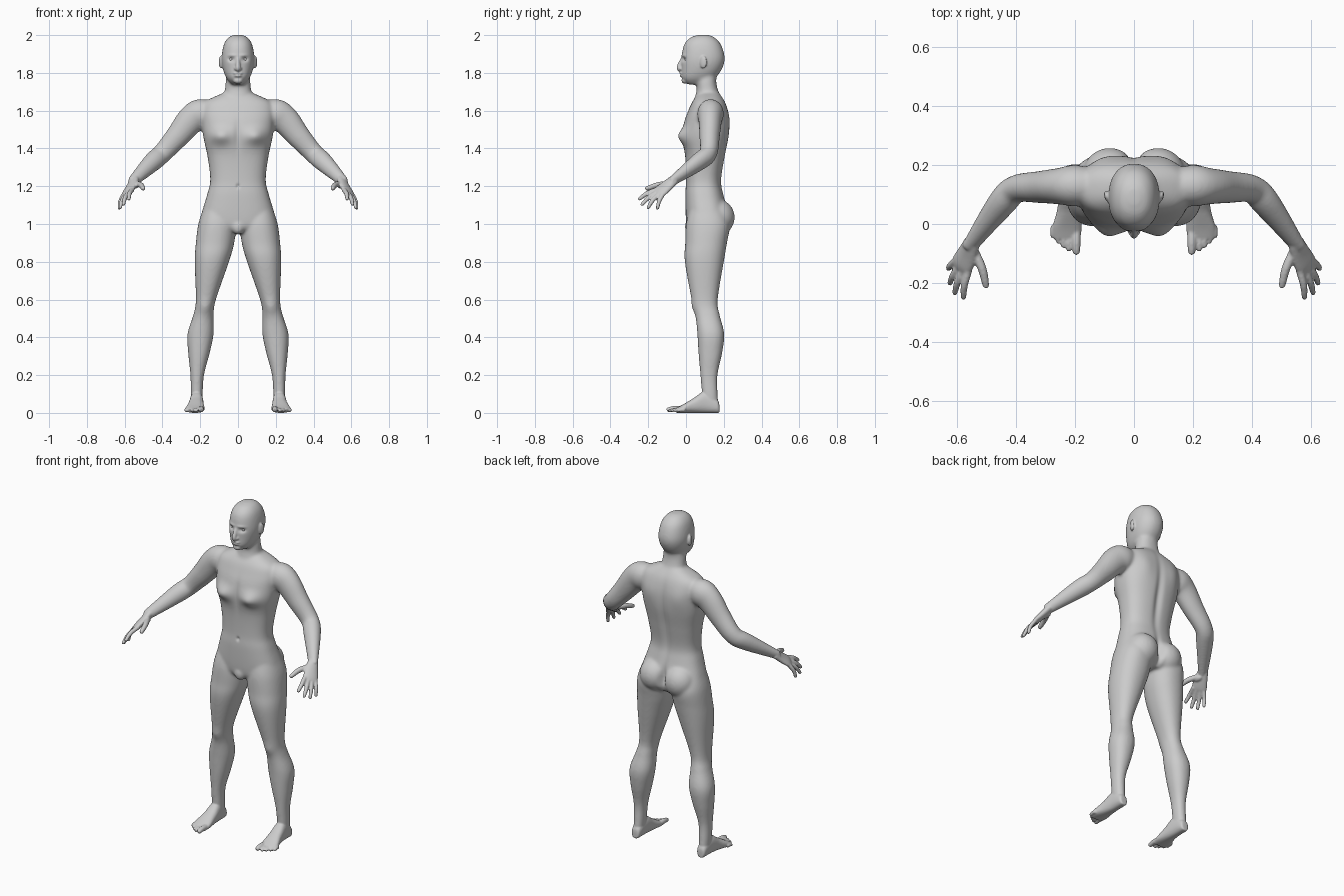
import bpy, bmesh, math
from mathutils import Vector, Matrix

if "Cube" in bpy.data.objects:
    bpy.data.objects.remove(bpy.data.objects["Cube"])


def spline(rows, steps):
    """Catmull-Rom interpolation of rows of numbers."""
    out = []
    for i in range(len(rows) - 1):
        a, b, c, d = rows[max(i - 1, 0)], rows[i], rows[i + 1], rows[min(i + 2, len(rows) - 1)]
        for s in range(steps):
            t = s / steps
            out.append([q + (r - p) * t / 2 + (p - 2.5 * q + 2 * r - w / 2) * t * t
                        + (3 * q - p - 3 * r + w) * t ** 3 / 2 for p, q, r, w in zip(a, b, c, d)])
    return out + [list(rows[-1])]


def skin(bm, frames, mirror, p, n):
    """Skin closed superellipse sections given as centre, half-axis, half-axis."""
    for sx in ((1, -1) if mirror else (1,)):
        rings = []
        for c, u, v in frames:
            ring = []
            for k in range(n):
                ca, sa = math.cos(math.tau * k / n), math.sin(math.tau * k / n)
                q = c + u * math.copysign(abs(ca) ** (2 / p), ca) + v * math.copysign(abs(sa) ** (2 / p), sa)
                ring.append(bm.verts.new((q.x * sx, q.y, q.z)))
            rings.append(ring)
        for a, b in zip(rings, rings[1:]):
            for k in range(n):
                j = (k + 1) % n
                bm.faces.new((a[k], a[j], b[j], b[k]))
        bm.faces.new(rings[0])
        bm.faces.new(rings[-1])


def column(bm, rows, p=2.2, n=48):
    """Level sections z, front, back, half width (centred) or z, front, back, inner, outer (mirrored)."""
    frames = []
    for z, f, b, *w in spline(rows, 6):
        i, o = w if len(w) == 2 else (-w[0], w[0])
        frames.append((Vector(((i + o) / 2, (f + b) / 2, z)), Vector(((o - i) / 2, 0, 0)), Vector((0, (b - f) / 2, 0))))
    skin(bm, frames, len(rows[0]) == 5, p, n)


def tube(bm, rows, side=(1, 0, 0), mirror=True, n=24):
    """Sections x, y, z, radius along side, other radius, swept along their own path."""
    pts, frames = spline(rows, 5), []
    for i, r in enumerate(pts):
        t = (Vector(pts[min(i + 1, len(pts) - 1)][:3]) - Vector(pts[max(i - 1, 0)][:3])).normalized()
        u = Vector(side)
        u = (u - t * u.dot(t)).normalized()
        frames.append((Vector(r[:3]), u * r[3], t.cross(u) * r[4]))
    skin(bm, frames, mirror, 2, n)


def blob(bm, c, r, turn=0.0):
    """Ellipsoid, mirrored when it is off the centre line."""
    for s in ((1, -1) if c[0] else (1,)):
        m = Matrix.Translation((c[0] * s, c[1], c[2])) @ Matrix.Rotation(turn * s, 4, 'Z') @ Matrix.Diagonal((*r, 1))
        bmesh.ops.create_uvsphere(bm, u_segments=28, v_segments=18, radius=1, matrix=m)


def digit(bm, base, tip, r, bend, side=(1, 0, 0)):
    """Bowed finger or toe with a rounded tip."""
    a, b, k = Vector(base), Vector(tip), Vector(bend)
    rows = []
    for t, f in ((0, 1.1), (.5, 1.03), (.93, .8), (1, .4)):
        rows.append((*(a.lerp(b, t) + k * (4 * t * (1 - t))), r * f, r * f))
    tube(bm, rows, side, n=16)


def fuse(bm, name, voxel, smooth):
    """Merge all overlapping parts into one smooth skin."""
    bmesh.ops.recalc_face_normals(bm, faces=bm.faces)
    me = bpy.data.meshes.new(name)
    bm.to_mesh(me)
    bm.free()
    ob = bpy.data.objects.new(name, me)
    bpy.context.collection.objects.link(ob)
    m = ob.modifiers.new("fuse", 'REMESH')
    m.mode, m.voxel_size = 'VOXEL', voxel
    m = ob.modifiers.new("soften", 'SMOOTH')
    m.factor, m.iterations = 0.5, smooth
    dg = bpy.context.evaluated_depsgraph_get()
    new = bpy.data.meshes.new_from_object(ob.evaluated_get(dg))
    ob.modifiers.clear()
    ob.data = new
    return ob


# torso
bm = bmesh.new()
column(bm, [(1.695, .07, .175, .075), (1.65, .035, .205, .17), (1.6, .012, .222, .195),
            (1.54, -.01, .23, .192), (1.46, -.02, .226, .183), (1.35, -.004, .205, .16),
            (1.23, 0, .187, .147), (1.15, -.004, .2, .165), (1.02, 0, .235, .2),
            (.975, .012, .22, .17), (.95, .05, .19, .1)], 2.5)
# neck
column(bm, [(1.62, .03, .2, .1), (1.7, .055, .172, .072), (1.76, .055, .16, .064), (1.83, .06, .17, .05)])
# head
column(bm, [(2.002, .07, .115, .018), (1.988, .025, .15, .05), (1.95, -.01, .185, .075),
            (1.88, -.024, .205, .087), (1.82, -.025, .19, .08), (1.77, -.022, .15, .06),
            (1.738, .01, .09, .03)])
# legs
column(bm, [(1.08, .02, .2, .03, .185), (1, 0, .232, .012, .21), (.9, -.004, .217, .02, .223),
            (.8, -.006, .2, .048, .229), (.6, .03, .168, .117, .223), (.52, .05, .178, .129, .236),
            (.42, .06, .202, .129, .267), (.32, .066, .192, .149, .264), (.2, .076, .167, .18, .252),
            (.1, .084, .168, .187, .25), (.02, .09, .172, .192, .246)])
# arms
tube(bm, [(.12, .13, 1.6, .05, .05), (.195, .13, 1.585, .078, .07), (.25, .128, 1.55, .075, .062),
          (.32, .125, 1.465, .063, .054), (.4, .118, 1.375, .052, .047), (.45, .068, 1.33, .051, .046),
          (.55, -.066, 1.232, .031, .025), (.56, -.08, 1.22, .031, .023)], (.78, 0, .62), n=36)
# buttocks, groin
blob(bm, (.082, .168, 1.035), (.092, .09, .095))
blob(bm, (0, .025, .985), (.035, .032, .042))
body = fuse(bm, "body_masses", .008, 8)

bm = bmesh.new()
bm.from_mesh(body.data)
bpy.data.objects.remove(body)
# palm, thumb and fingers
across = (.68, .62, -.38)
tube(bm, [(.548, -.062, 1.235, .029, .022), (.563, -.1, 1.203, .038, .02),
          (.581, -.135, 1.174, .043, .017), (.59, -.152, 1.16, .037, .011)], across)
blob(bm, (.545, -.1, 1.205), (.02, .032, .018))
digit(bm, (.545, -.085, 1.213), (.501, -.215, 1.184), .0145, (-.008, 0, .008))
for i in range(4):
    t = i / 3
    arch = math.sin(math.pi * t)
    base = Vector((.56, -.155, 1.182)).lerp((.606, -.124, 1.154), t) + Vector((0, -.005, -.003)) * arch
    tip = Vector((.577, -.252, 1.128)).lerp((.628, -.152, 1.076), t) + Vector((.015, -.021, -.015)) * arch
    digit(bm, base, tip, .0118 - .001 * t, (.006, -.004, .006), across)
# feet, as sections y, inner, outer, height
frames = []
for y, i, o, h in spline([(.177, .205, .234, .04), (.165, .192, .246, .07), (.1, .185, .253, .112),
                          (.04, .181, .262, .078), (-.015, .177, .277, .045), (-.05, .183, .272, .027)], 6):
    frames.append((Vector(((i + o) / 2, y, h / 2)), Vector(((o - i) / 2, 0, 0)), Vector((0, 0, h / 2))))
skin(bm, frames, True, 2.4, 36)
# toes
digit(bm, (.196, -.03, .02), (.195, -.102, .0145), .0145, (0, 0, .004))
for i in range(4):
    digit(bm, (.221 + .017 * i, -.03 + .008 * i, .016), (.222 + .018 * i, -.092 + .011 * i + .0015 * i * i, .01),
          .0097, (0, 0, .004))
# nose, lips, chin, ears
tube(bm, [(0, -.014, 1.885, .008, .009), (0, -.036, 1.829, .013, .014), (0, -.026, 1.815, .011, .01)], mirror=False)
blob(bm, (.013, -.026, 1.822), (.008, .012, .008))
blob(bm, (0, -.022, 1.797), (.025, .013, .006))
blob(bm, (0, -.021, 1.785), (.021, .013, .007))
blob(bm, (0, -.004, 1.76), (.026, .02, .018))
blob(bm, (.091, .092, 1.857), (.009, .02, .034), -.35)
body = fuse(bm, "body", .005, 2)


def stroke(c, r, push):
    """Soft mirrored sculpting stroke along y."""
    for v in body.data.vertices:
        dz = (v.co.z - c[2]) / r[2]
        if abs(dz) < 2.3:
            e = dz * dz + ((abs(v.co.x) - c[0]) / r[0]) ** 2 + ((v.co.y - c[1]) / r[1]) ** 2
            if e < 5.3:
                v.co.y += push * math.exp(-e)


stroke((.095, -.02, 1.465), (.055, .08, .042), -.03)     # chest
stroke((0, -.01, 1.47), (.018, .06, .08), .007)          # breastbone
stroke((0, .21, 1.38), (.022, .07, .2), -.012)           # spine
stroke((.1, .22, 1.55), (.05, .06, .07), .007)           # shoulder blades
stroke((0, .24, 1.03), (.018, .08, .07), -.028)          # cleft
stroke((0, 0, 1.2), (.009, .03, .011), .008)             # navel
stroke((.172, .04, .555), (.035, .04, .04), -.008)       # knees
stroke((.036, -.015, 1.872), (.017, .03, .011), .013)    # eye sockets
stroke((.032, -.018, 1.893), (.024, .03, .007), -.004)   # brows
stroke((0, -.03, 1.791), (.022, .02, .0035), .004)       # mouth line
body.data.shade_smooth()

# eyes
for s, name in ((1, "left_eye"), (-1, "right_eye")):
    bm = bmesh.new()
    blob(bm, (0, .0065, 1.872), (.0135, .0135, .0135))
    bmesh.ops.translate(bm, verts=bm.verts, vec=(.035 * s, 0, 0))
    me = bpy.data.meshes.new(name)
    bm.to_mesh(me)
    bm.free()
    me.shade_smooth()
    bpy.context.collection.objects.link(bpy.data.objects.new(name, me))
